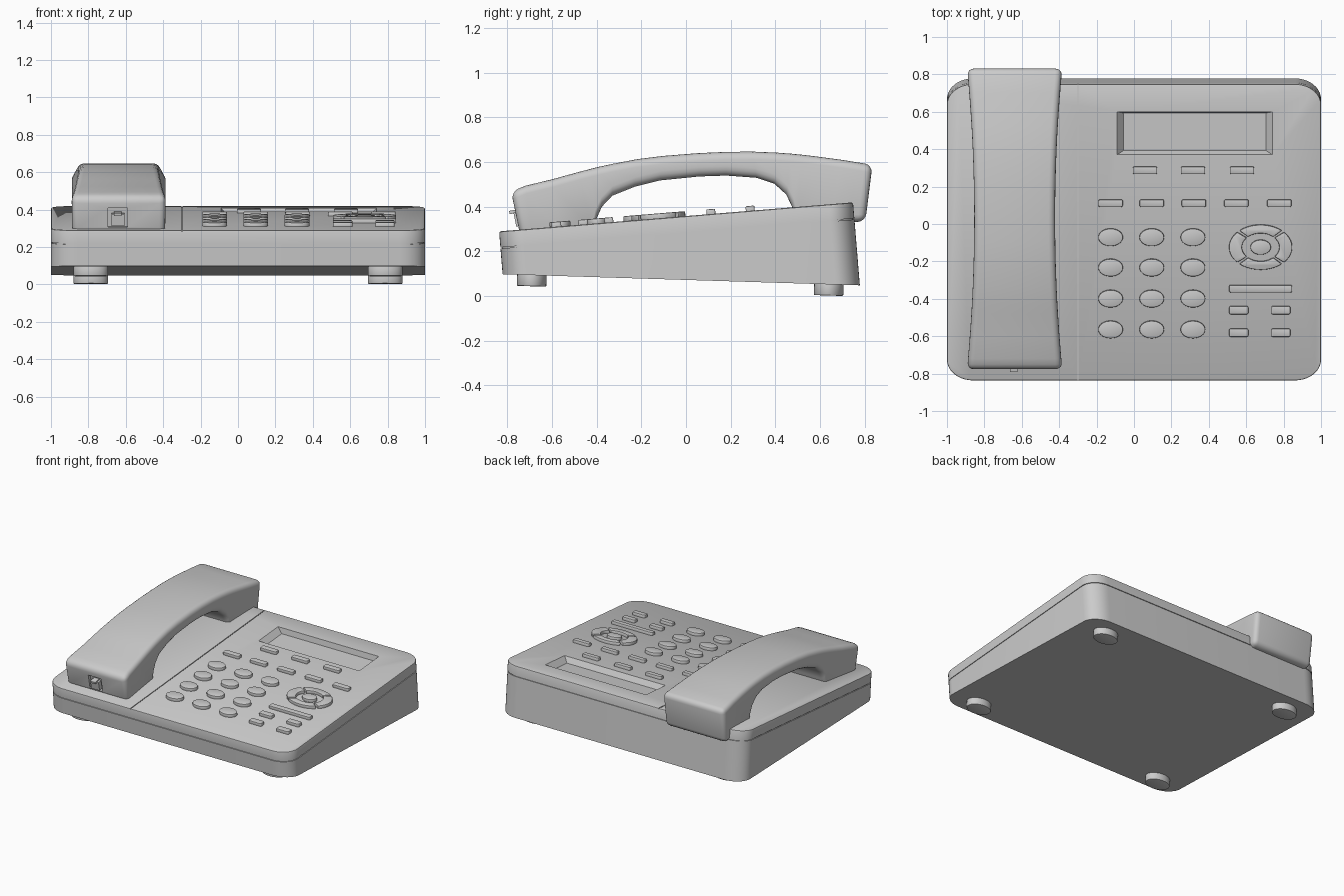
import bpy, bmesh
from math import atan, sin, cos, pi, radians

if "Cube" in bpy.data.objects:
    bpy.data.objects.remove(bpy.data.objects["Cube"])

SLOPE = 0.082                        # slope of the sloping top
TILT = atan(SLOPE)
def top_z(y): return 0.3586 + SLOPE * y
def bottom_z(y): return 0.0726 - 0.031 * y

def make(name, verts, faces):
    me = bpy.data.meshes.new(name)
    me.from_pydata(verts, [], faces)
    bm = bmesh.new(); bm.from_mesh(me)
    bmesh.ops.recalc_face_normals(bm, faces=bm.faces)
    bm.to_mesh(me); bm.free()
    ob = bpy.data.objects.new(name, me)
    bpy.context.collection.objects.link(ob)
    return ob

def loft(name, rings):
    n = len(rings[0])
    faces = [(r*n+i, r*n+(i+1) % n, (r+1)*n+(i+1) % n, (r+1)*n+i)
             for r in range(len(rings)-1) for i in range(n)]
    last = (len(rings)-1) * n
    faces += [tuple(range(n))[::-1], tuple(range(last, last+n))]
    return make(name, [v for r in rings for v in r], faces)

def bevel(ob, width, segs, angle=35):
    m = ob.modifiers.new("bevel", 'BEVEL')
    m.width, m.segments, m.limit_method, m.angle_limit = width, segs, 'ANGLE', radians(angle)

def cut(ob, cutter):
    cutter.hide_render = True
    cutter.hide_set(True)
    m = ob.modifiers.new("cut", 'BOOLEAN')
    m.operation, m.object, m.solver = 'DIFFERENCE', cutter, 'EXACT'

def finish(ob):
    bpy.context.view_layer.update()
    bpy.ops.object.select_all(action='DESELECT')
    ob.select_set(True)
    bpy.context.view_layer.objects.active = ob
    bpy.ops.object.convert(target='MESH')
    bpy.ops.object.shade_smooth_by_angle(angle=radians(32))

def ellipse(rx, ry, n=32):
    return [(rx*cos(2*pi*i/n), ry*sin(2*pi*i/n)) for i in range(n)]

def rounded(w, h, rx, ry, n=4):
    pts = []
    for k, (sx, sy) in enumerate([(1, 1), (-1, 1), (-1, -1), (1, -1)]):
        for i in range(n+1):
            a = (k + i/n) * pi/2
            pts.append((sx*(w/2-rx) + rx*cos(a), sy*(h/2-ry) + ry*sin(a)))
    return pts

def prism(name, outline, z0, z1, loc, tilt=TILT, scale0=1.0):
    ob = loft(name, [[(x*scale0, y*scale0, z0) for x, y in outline],
                     [(x, y, z1) for x, y in outline]])
    ob.location = loc
    ob.rotation_euler.x = tilt
    return ob

# wedge base: rounded plan swept square to the sloping top, with a seam groove
YC, LEN = -0.0445, 1.585
c, s = cos(TILT), sin(TILT)
def base_ring(inset, depth=None):
    ring = []
    for x, y in rounded(2-2*inset, LEN-2*inset, 0.14-inset, 0.11-inset, 10):
        y += YC
        z = top_z(y)
        t = depth if depth is not None else (z-bottom_z(y)) / (c - 0.031*s)
        ring.append((x, y + t*s, z - t*c))
    return ring
base = loft("phone_base", [base_ring(0.008, 0), base_ring(0.002, 0.003), base_ring(0, 0.009),
                           base_ring(0, 0.072), base_ring(0.006, 0.072),
                           base_ring(0.006, 0.077), base_ring(0, 0.077), base_ring(0)])

# screen recess and the fine joint beside the handset
w, h, d = 0.415, 0.115, 0.04
screen = loft("screen_cutter", [
    [(-0.38, -0.095, -d), (0.38, -0.095, -d), (0.38, 0.105, -d), (-0.38, 0.105, -d)],
    [(-w, -h, 0), (w, -h, 0), (w, h, 0), (-w, h, 0)],
    [(-w, -h, 0.05), (w, -h, 0.05), (w, h, 0.05), (-w, h, 0.05)]])
screen.location = (0.325, 0.485, top_z(0.485))
screen.rotation_euler.x = TILT
joint = prism("joint_cutter", [(-.003, -.9), (.003, -.9), (.003, .9), (-.003, .9)],
              -0.006, 0.05, (-0.3, 0, top_z(0)))
cut(base, screen)
cut(base, joint)
finish(base)

# feet
for x in (-0.787, 0.787):
    for y, name in ((-0.69, "front_foot"), (0.64, "back_foot")):
        foot = prism(name, ellipse(0.092, 0.066), -0.05, 0.01, (x, y, bottom_z(y)), -atan(0.031))
        bevel(foot, 0.005, 2)
        finish(foot)

# keys
def key(name, outline, x, y, height=0.022):
    ob = prism(name, outline, -0.01, height, (x, y, top_z(y)))
    bevel(ob, 0.005, 2, 50)
    finish(ob)

def bar(w, h): return rounded(w, h, 0.01, 0.008, 3)

for y in (-0.07, -0.232, -0.398, -0.563):
    for x in (-0.125, 0.095, 0.315):
        key("number_key", ellipse(0.066, 0.047), x, y)
for x in (0.059, 0.315, 0.577):
    key("screen_key", bar(0.13, 0.04), x, 0.288)
for x in (-0.125, 0.095, 0.32, 0.547, 0.777):
    key("function_key", bar(0.13, 0.04), x, 0.112)
for x in (0.56, 0.785):
    for y in (-0.46, -0.58):
        key("small_key", bar(0.102, 0.044), x, y)
key("long_key", bar(0.337, 0.04), 0.677, -0.345)

# navigation pad: four arc keys around a centre key
NX, NY = 0.677, -0.123
key("navigation_centre", ellipse(0.055, 0.04), NX, NY)
for k in range(4):
    angles = [k*pi/2 + (i/10 - 0.5) * (pi/2 - 0.1) for i in range(11)]
    arc = [(0.169*cos(a), 0.121*sin(a)) for a in angles]
    arc += [(0.1*cos(a), 0.075*sin(a)) for a in reversed(angles)]
    key("navigation_arc", arc, NX, NY)

# handset: columns of (top y, top z, bottom y, bottom z), waisted in plan
HX = -0.638
columns = [
    (-.783, .468, -.742, .27), (-.72, .494, -.69, .27), (-.6, .523, -.56, .27),
    (-.48, .556, -.415, .27), (-.43, .569, -.40, .348), (-.386, .580, -.377, .40),
    (-.33, .592, -.33, .45), (-.22, .613, -.23, .49), (-.1, .628, -.118, .518),
    (.05, .640, .06, .536), (.18, .646, .18, .54), (.3, .647, .315, .53),
    (.4, .643, .395, .504), (.47, .638, .449, .455), (.52, .633, .475, .40),
    (.58, .626, .49, .33), (.70, .610, .64, .33), (.835, .588, .803, .333)]
def half_width(y): return 0.254 - 0.038 * max(0, 1 - ((y - 0.03) / 0.8)**2)
rings = []
for yt, zt, yb, zb in columns:
    a, b = half_width(yt), half_width(yb)
    rings.append([(HX-a, yt, zt), (HX+a, yt, zt), (HX+b, yb, zb), (HX-b, yb, zb)])
handset = loft("handset", rings)
bevel(handset, 0.035, 4)

# cord socket in the front end of the handset
sock = prism("socket_cutter", [(-.052, -.08), (.052, -.08), (.052, .018), (-.052, .018)],
             -0.052, 0.052, (HX-0.004, -0.757, 0.358), 0.2)
cut(handset, sock)
finish(handset)
plug = prism("cord_plug", [(-.034, -.012), (.034, -.012), (.034, .04), (-.034, .04)],
             -0.045, 0.02, (HX-0.004, -0.757, 0.358), 0.2)
clip = prism("cord_clip", [(-.02, -.03), (.02, -.03), (.02, .04), (-.02, .04)],
             0.015, 0.03, (HX-0.004, -0.757, 0.358), 0.2)
